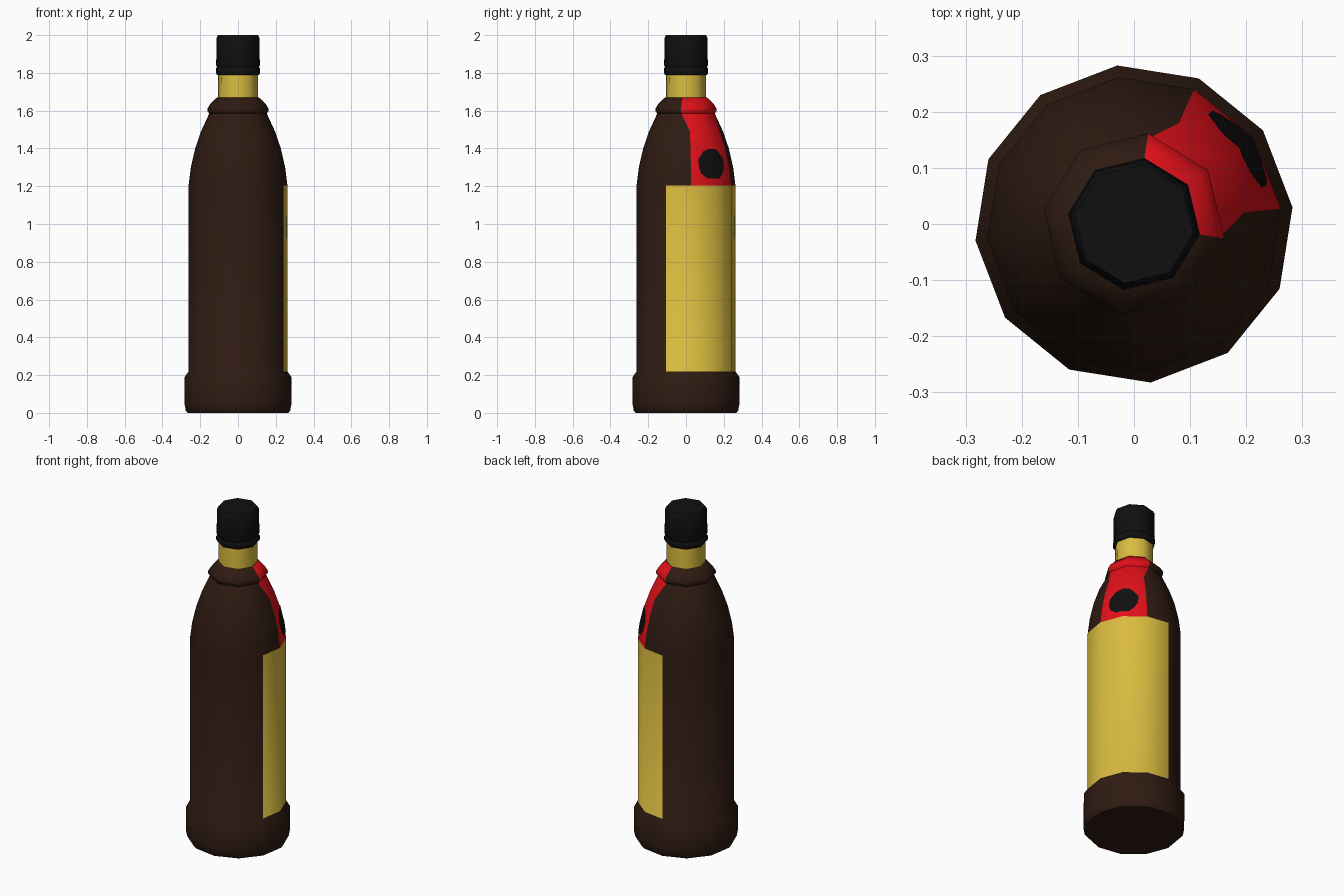
import bpy, bmesh
from math import cos, sin, radians

if "Cube" in bpy.data.objects:
    bpy.data.objects.remove(bpy.data.objects["Cube"])


def material(name, rgb):
    m = bpy.data.materials.new(name)
    m.diffuse_color = (*rgb, 1)
    m.use_nodes = True
    m.node_tree.nodes["Principled BSDF"].inputs["Base Color"].default_value = m.diffuse_color
    return m


BROWN = material("brown_glass", (0.028, 0.011, 0.006))
GOLD = material("gold_paper", (0.70, 0.50, 0.05))
RED = material("red_paper", (0.75, 0.005, 0.01))
BLACK = material("black", (0.005, 0.005, 0.005))
START = 36  # all rings share a corner here; the labels are centred on it


def point(r, deg, z):
    return (r * cos(radians(deg)), r * sin(radians(deg)), z)


def ring(bm, r, z, n):
    return [bm.verts.new(point(r, START + 360 * i / n, z)) for i in range(n)]


def skin(bm, a, b, mat_of=lambda i: 0):
    n = len(a)
    for i in range(n):
        j = (i + 1) % n
        bm.faces.new((a[i], a[j], b[j], b[i])).material_index = mat_of(i)


def finish(bm, name, mats, recalc=True):
    if recalc:
        bmesh.ops.recalc_face_normals(bm, faces=bm.faces)
    me = bpy.data.meshes.new(name)
    bm.to_mesh(me)
    bm.free()
    for m in mats:
        me.materials.append(m)
    ob = bpy.data.objects.new(name, me)
    bpy.context.collection.objects.link(ob)
    bpy.ops.object.select_all(action='DESELECT')
    ob.select_set(True)
    bpy.context.view_layer.objects.active = ob
    bpy.ops.object.shade_smooth_by_angle(angle=radians(50))
    return ob


def lathe(name, profile, n, mat):
    bm = bmesh.new()
    rings = [ring(bm, r, z, n) for r, z in profile]
    for a, b in zip(rings, rings[1:]):
        skin(bm, a, b)
    bm.faces.new(rings[0])
    bm.faces.new(rings[-1])
    return finish(bm, name, [mat])


# Bottle body: 12-sided below, 8-sided collar above
body = [(0.268, 0), (0.278, 0.012), (0.284, 0.045), (0.284, 0.19), (0.263, 0.22),
        (0.263, 1.205), (0.251, 1.3), (0.228, 1.4), (0.197, 1.49)]
collar = [(0.154, 1.585), (0.163, 1.597), (0.163, 1.612), (0.148, 1.637), (0.112, 1.67)]
bm = bmesh.new()
low = [ring(bm, r, z, 12) for r, z in body]
high = [ring(bm, r, z, 8) for r, z in collar]
for k, (a, b) in enumerate(zip(low, low[1:])):
    if k == 4:    # gold label on four facets
        skin(bm, a, b, lambda i: 1 if i in (0, 1, 10, 11) else 0)
    elif k > 4:   # red neck label on two facets
        skin(bm, a, b, lambda i: 2 if i in (0, 11) else 0)
    else:
        skin(bm, a, b)
for a, b in zip(high, high[1:]):
    skin(bm, a, b, lambda i: 2 if i in (0, 7) else 0)
# Shoulder transition, three facets into two per quarter
a, b = low[-1], high[0]
for q in range(4):
    a0, a1, a2, a3 = (a[(3 * q + i) % 12] for i in range(4))
    b0, b1, b2 = (b[(2 * q + i) % 8] for i in range(3))
    bm.faces.new((a0, a1, b1, b0)).material_index = 2 if q == 0 else 0
    bm.faces.new((a1, a2, b1))
    bm.faces.new((a2, a3, b2, b1)).material_index = 2 if q == 3 else 0
bm.faces.new(low[0])
bm.faces.new(high[-1])
finish(bm, "bottle_body", [BROWN, GOLD, RED])

# Neck wrap and cap
lathe("neck_wrap", [(0.108, 1.665), (0.106, 1.80)], 8, GOLD)
lathe("cap_ring", [(0.112, 1.79), (0.119, 1.80), (0.119, 1.822), (0.112, 1.832)], 8, BLACK)
lathe("cap", [(0.112, 1.828), (0.117, 1.84), (0.115, 1.985), (0.107, 2.0)], 8, BLACK)


# Dark round patch folded over the corner of the neck label
def radius(z):
    for (r0, z0), (r1, z1) in zip(body, body[1:]):
        if z0 <= z <= z1:
            return r0 + (r1 - r0) * (z - z0) / (z1 - z0) + 0.003


def on_facet(z, t):
    r, s = radius(z), abs(t)
    p, e = point(r, START, z), point(r, START + (30 if t > 0 else -30), z)
    return tuple(u + (v - u) * s for u, v in zip(p, e))


rows = [(1.24, -0.30, 0.28), (1.268, -0.58, 0.50), (1.3, -0.66, 0.64),
        (1.345, -0.66, 0.66), (1.385, -0.40, 0.40), (1.397, -0.15, 0.25)]
bm = bmesh.new()
grid = [[bm.verts.new(on_facet(z, t)) for t in (l, 0, r)] for z, l, r in rows]
for lo, hi in zip(grid, grid[1:]):
    for i in range(2):
        bm.faces.new((lo[i], lo[i + 1], hi[i + 1], hi[i]))
finish(bm, "neck_patch", [BLACK], recalc=False)
